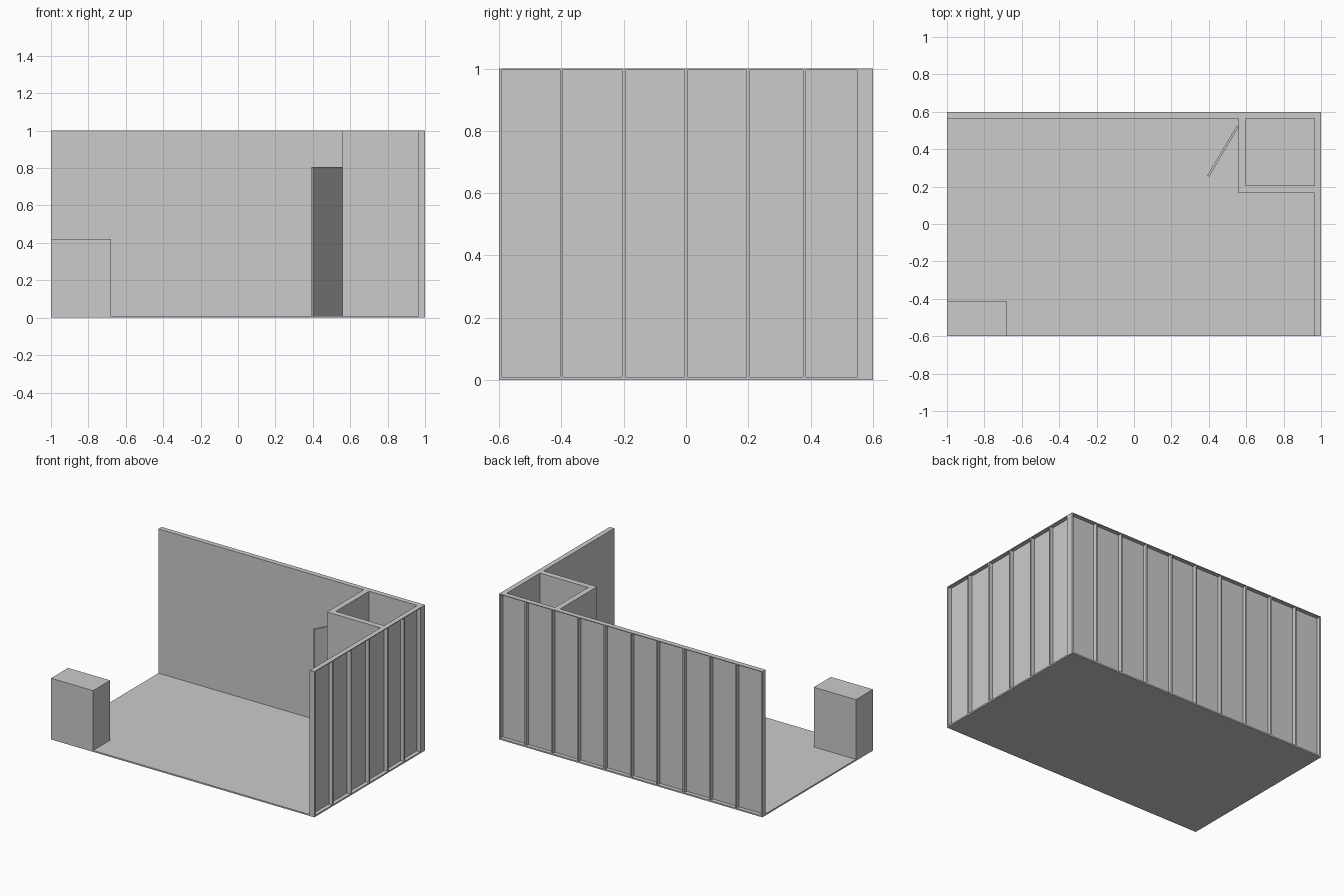
import bpy
import math
from mathutils import Matrix

if "Cube" in bpy.data.objects:
    bpy.data.objects.remove(bpy.data.objects["Cube"])


def box(name, x0, x1, y0, y1, z0, z1):
    """Axis-aligned box given by its limits."""
    mesh = bpy.data.meshes.new(name)
    v = [(x, y, z) for x in (x0, x1) for y in (y0, y1) for z in (z0, z1)]
    f = [(0, 1, 3, 2), (4, 6, 7, 5), (0, 4, 5, 1),
         (2, 3, 7, 6), (0, 2, 6, 4), (1, 5, 7, 3)]
    mesh.from_pydata(v, [], f)
    ob = bpy.data.objects.new(name, mesh)
    bpy.context.collection.objects.link(ob)
    return ob


BASE = 0.01     # floor thickness
T = 0.035       # framed wall thickness
SKIN = 0.008    # panel on the inner side of the frame
S = 0.005       # half a stud width

# Floor
box("floor", -1, 1, -0.6, 0.6, 0, BASE)

# Back wall: inner panel, top rail and studs open to the rear
box("back_panel", -1, 1, 0.6 - T, 0.6 - T + SKIN, BASE, 1)
box("back_top_rail", -1, 1, 0.6 - T + SKIN, 0.6, 0.995, 1)
for x in [-1 + S] + [-0.8 + 0.2 * i for i in range(9)]:
    box("back_stud", x - S, x + S, 0.6 - T + SKIN, 0.6, BASE, 0.995)

# Side wall: inner panel, top rail and studs open to the right
box("side_panel", 1 - T, 1 - T + SKIN, -0.6, 0.6 - T, BASE, 1)
box("side_top_rail", 1 - T + SKIN, 1, -0.6, 0.6 - T + SKIN, 0.995, 1)
for y in (-0.6 + S, -0.4, -0.2, 0, 0.2, 0.38):
    box("side_stud", 1 - T + SKIN, 1, y - S, y + S, BASE, 0.995)

# Corner post: a wide flat strip and the closing stud
box("corner_post", 0.99, 1, 0.55, 0.6, BASE, 0.995)
box("corner_stud", 1 - T + SKIN, 0.99, 0.55, 0.56, BASE, 0.995)

# Storage cabin in the corner, with a doorway in its left wall
box("cabin_front_wall", 0.56, 1 - T, 0.165, 0.205, BASE, 1)
box("cabin_door_jamb", 0.56, 0.6, 0.52, 0.6 - T, BASE, 1)
box("cabin_lintel", 0.56, 0.6, 0.205, 0.52, 0.8, 1)

# Door leaf standing open, hinged at the jamb
door = box("door", 0, 0.31, -0.012, 0, BASE, 0.805)
door.matrix_world = (Matrix.Translation((0.56, 0.52, 0))
                     @ Matrix.Rotation(math.atan2(-0.27, -0.16), 4, 'Z'))

# Reception counter
box("counter", -1, -0.68, -0.6, -0.415, BASE, 0.42)
